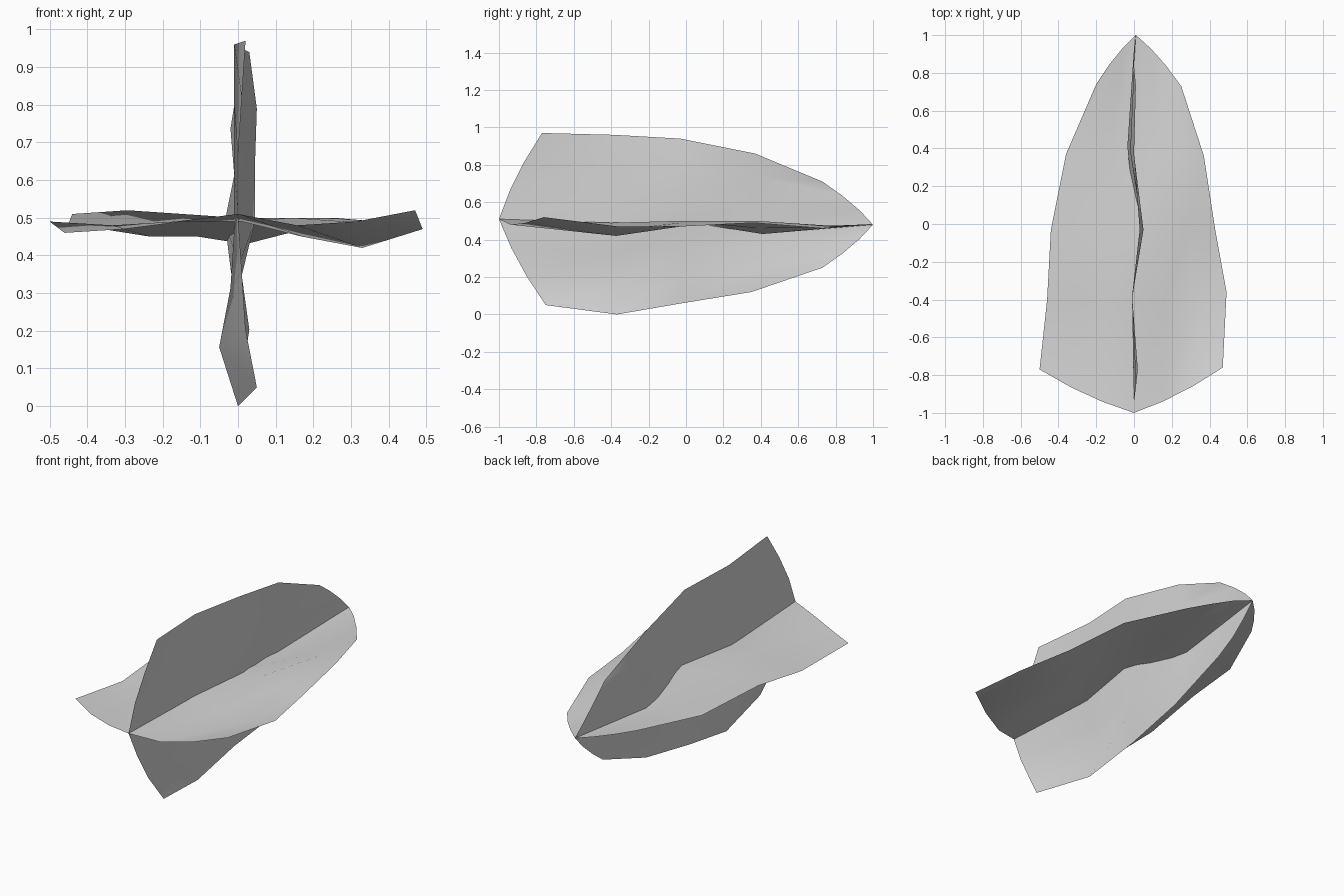
import bpy
import bmesh
from mathutils import Vector

cube = bpy.data.objects.get("Cube")
if cube:
    bpy.data.objects.remove(cube, do_unlink=True)

grey = bpy.data.materials.new("leaf grey")
grey.use_nodes = True
colour = (0.67, 0.67, 0.67, 1.0)
grey.diffuse_color = colour
grey.node_tree.nodes["Principled BSDF"].inputs["Base Color"].default_value = colour

MIDDLE_HEIGHT = 0.49
END_BOW = {0: -0.018, 4: 0.018}  # outward bulge of the two pointed ends


def spread(start, middle, end, column):
    """Blend from one edge through the midrib to the other edge."""
    if column <= 3:
        return start + (middle - start) * column / 3
    return middle + (end - middle) * (column - 3) / 3


def make_leaf(name, rows, place):
    """Loft a warped sheet from rows of (first edge, midrib, last edge, ripple).
    Edges are (across, along); ripples are sideways offsets in hundredths."""
    bm = bmesh.new()
    grid = []
    for number, (first, rib, last, ripple) in enumerate(rows):
        points = [Vector(p) for p in (first, rib, last)]
        line = []
        for column, offset in enumerate(ripple):
            across, along = spread(*points, column)
            if column % 3:
                along += END_BOW.get(number, 0)
            line.append(bm.verts.new(place(across, along, offset / 100)))
        grid.append(line)
    for near, far in zip(grid, grid[1:]):
        for i in range(len(near) - 1):
            bm.faces.new((near[i], near[i + 1], far[i + 1], far[i]))
    mesh = bpy.data.meshes.new(name)
    bm.to_mesh(mesh)
    bm.free()
    mesh.materials.append(grey)
    mesh.shade_smooth()
    leaf = bpy.data.objects.new(name, mesh)
    bpy.context.collection.objects.link(leaf)
    return leaf


def lay_flat(across, along, offset):
    return (across, along, MIDDLE_HEIGHT + offset)


def stand_up(across, along, offset):
    return (offset, along, MIDDLE_HEIGHT + across)


# Level leaf: rows from the wide front end to the narrow back tip
make_leaf("level_leaf", [
    ((-.50, -.77), (0, -1), (.47, -.76), (0, -1, 0, 2, -1, 0, 3)),
    ((-.46, -.40), (.01, -.40), (.49, -.36), (-3, -2, 0, 0, -4, -7, -2)),
    ((-.44, -.03), (0, -.03), (.43, -.03), (2, 3, 2, 1, 1, 0, -2)),
    ((-.36, .37), (.02, .41), (.37, .36), (-2, -4, -4, -6, -3, 1, 0)),
    ((-.20, .74), (.01, 1), (.25, .73), (-1, -1, -1, -1, -1, -2, -3)),
], lay_flat)

# Upright leaf: same layout, running from its lower edge to its upper edge
make_leaf("upright_leaf", [
    ((-.44, -.75), (.02, -1), (.48, -.77), (5, 2, 1, 0, 0, 1, 2)),
    ((-.49, -.37), (-.02, -.40), (.47, -.38), (0, -5, -2, -1, -1, -1, -1)),
    ((-.43, -.02), (0, -.03), (.45, -.03), (-1, 3, 1, 4.5, 4.5, 5, 3)),
    ((-.37, .35), (0, .41), (.37, .37), (1, 0, -2, -3.5, -1, -2, 0)),
    ((-.24, .73), (-.01, 1), (.22, .73), (2, 1, 1, 1, 0, 0, 1)),
], stand_up)
